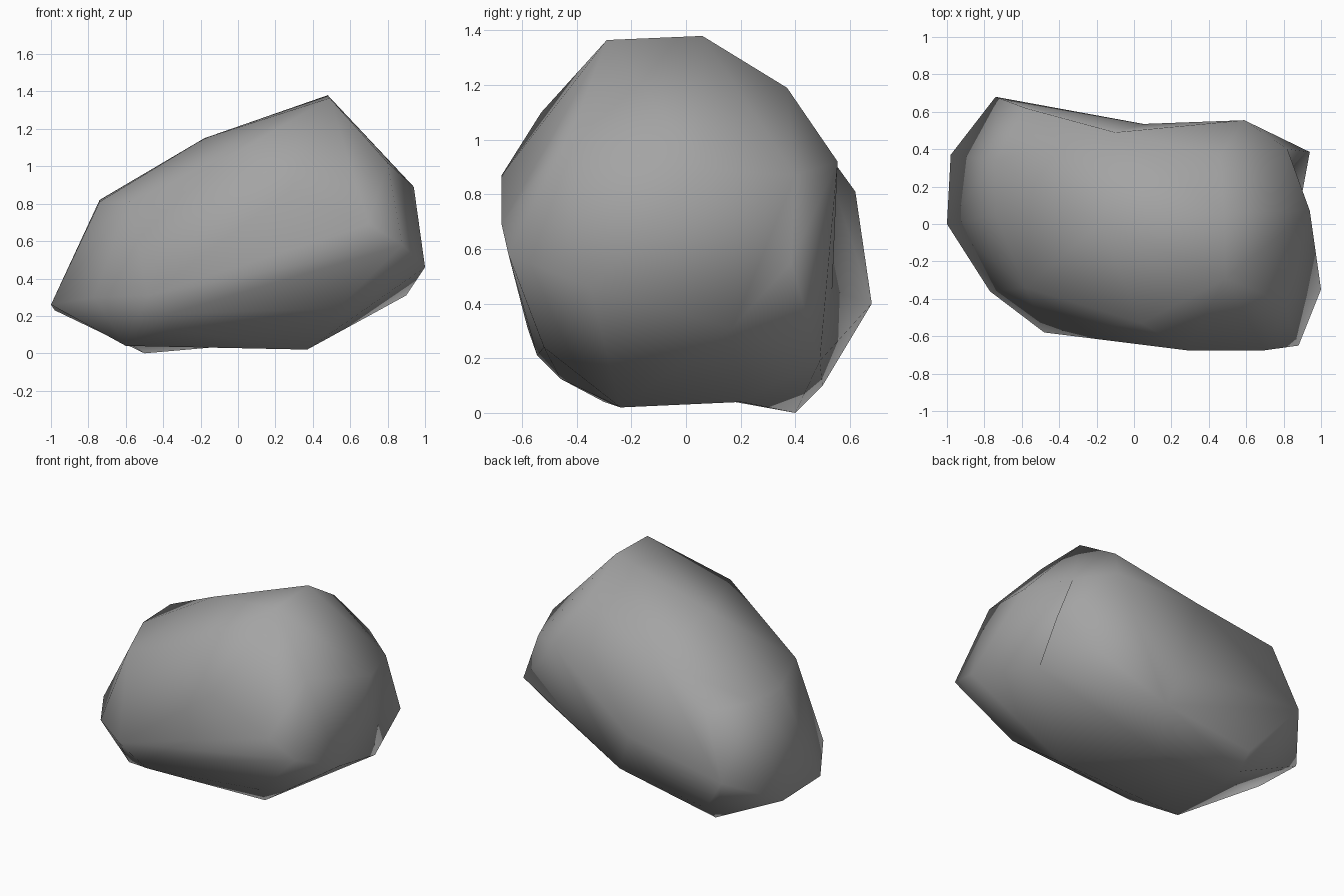
import bpy
import bmesh
from mathutils import Vector

# Remove the default cube only
default_cube = bpy.data.objects.get("Cube")
if default_cube:
    bpy.data.objects.remove(default_cube, do_unlink=True)


def flat_material(name, color):
    """One plain matte colour for viewport and render."""
    material = bpy.data.materials.new(name)
    material.use_nodes = True
    material.diffuse_color = color
    shader = material.node_tree.nodes["Principled BSDF"]
    shader.inputs["Base Color"].default_value = color
    shader.inputs["Roughness"].default_value = 0.9
    return material


# Corners of the boulder, grouped by the side they belong to
crest = [(.48, .06, 1.38), (.49, -.29, 1.365), (.46, .37, 1.19),
         (-.18, 0, 1.15), (.04, -.53, 1.1), (.8, -.42, 1.02)]
left_end = [(.94, .07, .89), (.82, .4, .87), (.94, .385, .55),
            (1, -.35, .46), (.88, -.65, .58)]
front_side = [(.28, -.675, .87), (.7, -.675, .69), (-.48, -.58, .31),
              (-.37, -.545, .21), (.53, -.52, .24), (-.58, -.34, .81)]
right_end = [(-1, 0, .26), (-.77, -.36, .3), (-.98, .37, .23),
             (-.74, .05, .81), (-.74, .34, .82)]
back_side = [(-.58, .62, .81), (-.74, .68, .4), (.59, .555, .92), (-.5, .5, .1)]
underside = [(.37, -.24, .02), (-.6, -.3, .04), (-.35, -.46, .125), (-.5, .4, 0)]

# Corners that sink inward, each with the nudge that lifts it for wrapping
hollows = [((-.1, .49, .99), (0, .12, .09)),
           ((.05, .535, .45), (0, .13, -.05)),
           ((.15, .49, .19), (.03, .12, -.11)),
           ((-.04, .2, .04), (0, .05, -.15)),
           ((-.57, .15, .045), (0, 0, -.07)),
           ((.9, .17, .31), (.15, .08, .14))]


def wrap_shell(corners, sunk):
    """Wrap a skin around the corners, then sink the hollows back in place."""
    bm = bmesh.new()
    for corner in corners:
        bm.verts.new(corner)
    targets = {}
    for corner, nudge in sunk:
        place = Vector(corner)
        vert = bm.verts.new(place + Vector(nudge))
        targets[vert] = place
    bmesh.ops.convex_hull(bm, input=list(bm.verts))
    for vert, place in targets.items():
        if vert.is_valid:
            vert.co = place
    loose = [v for v in bm.verts if not v.link_faces]
    bmesh.ops.delete(bm, geom=loose, context="VERTS")
    bmesh.ops.recalc_face_normals(bm, faces=list(bm.faces))
    return bm


# Boulder
shell = wrap_shell(crest + left_end + front_side + right_end + back_side + underside,
                   hollows)
for face in shell.faces:
    face.smooth = True
mesh = bpy.data.meshes.new("boulder")
shell.to_mesh(mesh)
shell.free()
boulder = bpy.data.objects.new("boulder", mesh)
bpy.context.collection.objects.link(boulder)
mesh.materials.append(flat_material("stone grey", (.37, .37, .37, 1)))
